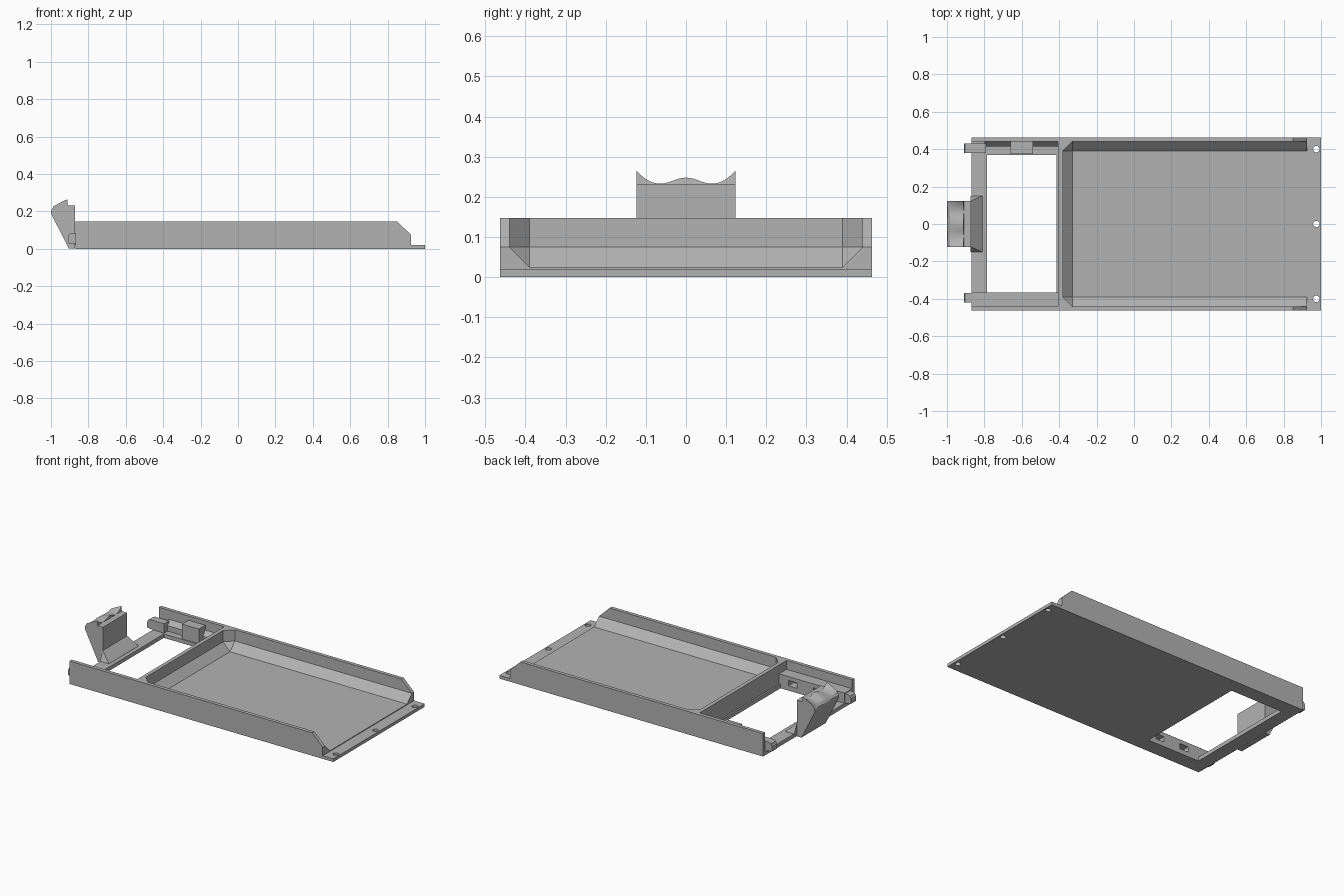
import bpy, bmesh, math

if "Cube" in bpy.data.objects:
    bpy.data.objects.remove(bpy.data.objects["Cube"], do_unlink=True)

grey = bpy.data.materials.new("plain grey")
grey.use_nodes = True
COLOUR = (0.45, 0.45, 0.45, 1)
grey.diffuse_color = COLOUR
grey.node_tree.nodes["Principled BSDF"].inputs["Base Color"].default_value = COLOUR


def finish(bm, name):
    bmesh.ops.recalc_face_normals(bm, faces=bm.faces)
    mesh = bpy.data.meshes.new(name)
    bm.to_mesh(mesh)
    bm.free()
    mesh.materials.append(grey)
    ob = bpy.data.objects.new(name, mesh)
    bpy.context.collection.objects.link(ob)
    return ob


def hull(name, points):
    bm = bmesh.new()
    verts = [bm.verts.new(p) for p in points]
    bmesh.ops.convex_hull(bm, input=verts)
    bmesh.ops.dissolve_limit(bm, angle_limit=0.01, verts=bm.verts, edges=bm.edges)
    return finish(bm, name)


def box(name, xs, ys, zs):
    return hull(name, [(x, y, z) for x in xs for y in ys for z in zs])


def loft(name, rings):
    """Closed solid through a row of equal rings."""
    bm = bmesh.new()
    rows = [[bm.verts.new(p) for p in ring] for ring in rings]
    n = len(rows[0])
    for a, b in zip(rows, rows[1:]):
        for i in range(n):
            j = (i + 1) % n
            bm.faces.new((a[i], a[j], b[j], b[i]))
    bm.faces.new(rows[0])
    bm.faces.new(rows[-1])
    return finish(bm, name)


def cut(target, cutter):
    cutter.hide_render = True
    cutter.hide_viewport = True
    cutter.display_type = 'WIRE'
    mod = target.modifiers.new(cutter.name, 'BOOLEAN')
    mod.operation = 'DIFFERENCE'
    mod.solver = 'EXACT'
    mod.object = cutter


# Tray body: side profile extruded across the width
side = [(-0.87, 0), (1, 0), (1, 0.02), (0.925, 0.02), (0.925, 0.075),
        (0.85, 0.147), (-0.87, 0.147)]
body = loft("tray_body", [[(x, y, z) for x, z in side] for y in (-0.463, 0.463)])

# Main recess with sloped lower edges and clipped corners, open at the end
recess = []
for s in (-1, 1):
    recess += [(-0.33, s * 0.39, 0.025), (1.1, s * 0.39, 0.025)]
    for z in (0.075, 0.3):
        recess += [(-0.38, s * 0.39, z), (-0.33, s * 0.44, z), (1.1, s * 0.44, z)]
cut(body, hull("recess_cutter", recess))

# Latch bay and the opening through its floor
cut(body, box("bay_cutter", (-1, -0.405), (-0.44, 0.44), (0.025, 0.3)))
cut(body, box("opening_cutter", (-0.785, -0.415), (-0.365, 0.37), (-0.1, 0.1)))

# Screw holes
for i, y in enumerate((-0.4, 0, 0.4)):
    ring = [(0.017 * math.cos(a), 0.017 * math.sin(a))
            for a in (k * math.tau / 24 for k in range(24))]
    cut(body, loft(f"screw_hole_cutter_{i}",
                   [[(0.975 + u, y + v, z) for u, v in ring] for z in (-0.1, 0.1)]))

# Front ledge with two slots in its inner face
ledge = box("front_ledge", (-0.87, -0.404), (-0.441, -0.365), (0.001, 0.09))
for i, x in enumerate((-0.5, -0.68)):
    cut(ledge, box(f"slot_cutter_{i}", (x - 0.03, x + 0.03), (-0.42, -0.3), (0.03, 0.065)))

# Back rail with sloped top, and its catch block
hull("back_rail", [(x, y, z) for x in (-0.8, -0.404)
                   for y, z in ((0.441, 0.02), (0.415, 0.02), (0.415, 0.06), (0.441, 0.09))])
box("back_catch", (-0.66, -0.54), (0.375, 0.441), (0.001, 0.12))

# Hinge pegs with a rounded outer end
peg = [(-0.79, 0.024), (-0.79, 0.085), (-0.89, 0.085), (-0.904, 0.078),
       (-0.91, 0.065), (-0.91, 0.03), (-0.87, 0.024)]
for name, y0, y1 in (("front_peg", -0.42, -0.37), ("back_peg", 0.38, 0.43)):
    loft(name, [[(x, y, z) for x, z in peg] for y in (y0, y1)])


# Thumb latch with a scalloped lip
def lip_height(y):
    y = abs(y)
    if y < 0.065:
        return 0.233 + 0.0075 * (1 + math.cos(math.pi * y / 0.065))
    return 0.233 + 0.032 * ((y - 0.065) / 0.058) ** 2


rings = []
for k in range(33):
    y = -0.123 + 0.246 * k / 32
    h = lip_height(y)
    d = h - 0.233
    section = [(-0.872, 0.001), (-0.905, 0.001), (-1, 0.19), (-0.998, 0.207),
               (-0.985, 0.22 + 0.25 * d), (-0.95, 0.228 + 0.6 * d),
               (-0.912, h), (-0.91, 0.2325), (-0.872, 0.2325)]
    rings.append([(x, y, z) for x, z in section])
latch = loft("thumb_latch", rings)
bpy.context.view_layer.objects.active = latch
latch.select_set(True)
bpy.ops.object.shade_smooth_by_angle(angle=math.radians(25))
latch.select_set(False)

# Flared foot joining the latch to the end bar
foot = []
for s in (-1, 1):
    foot += [(-0.873, s * 0.15, 0.02), (-0.81, s * 0.15, 0.02),
             (-0.81, s * 0.15, 0.026), (-0.873, s * 0.15, 0.026),
             (-0.873, s * 0.123, 0.085)]
hull("latch_foot", foot)
